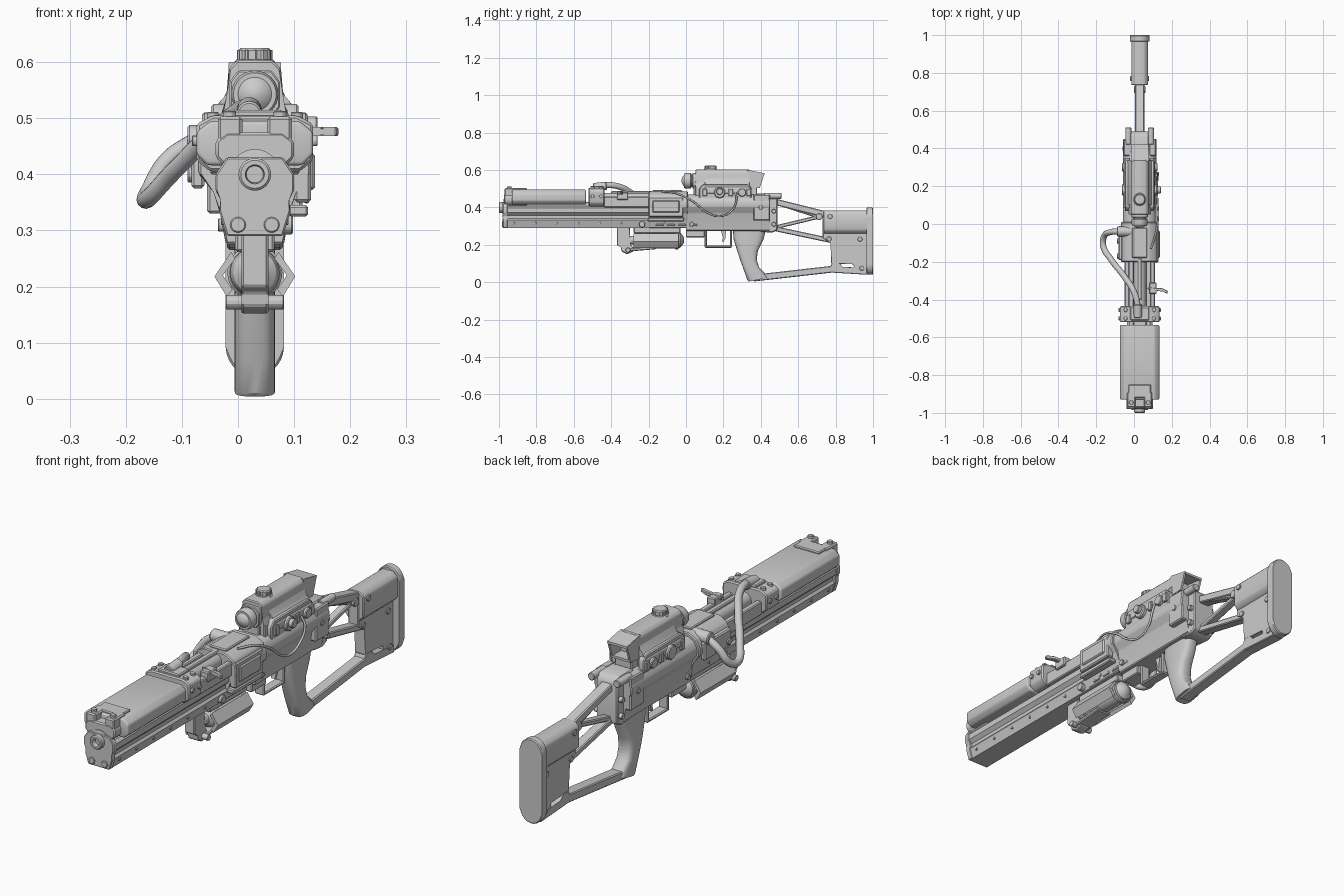
import bpy, bmesh, math
from mathutils import Vector

C = 0.03  # x of the weapon's centre plane


def add(name, bm):
    bmesh.ops.recalc_face_normals(bm, faces=bm.faces[:])
    me = bpy.data.meshes.new(name)
    bm.to_mesh(me)
    bm.free()
    ob = bpy.data.objects.new(name, me)
    bpy.context.collection.objects.link(ob)
    return ob


def prism(name, pts, axis, lo, hi, bev=0.0, seg=1):
    """Extrude a closed outline: x -> (y,z), y -> (x,z), z -> (x,y)."""
    bm = bmesh.new()
    put = {'x': lambda p, t: (t, p[0], p[1]), 'y': lambda p, t: (p[0], t, p[1]),
           'z': lambda p, t: (p[0], p[1], t)}[axis]
    a, b = [[bm.verts.new(put(p, t)) for p in pts] for t in (lo, hi)]
    bm.faces.new(a)
    bm.faces.new(b[::-1])
    for i in range(len(pts)):
        j = (i + 1) % len(pts)
        bm.faces.new((a[i], b[i], b[j], a[j]))
    if bev:
        bmesh.ops.bevel(bm, geom=bm.edges[:], offset=bev, segments=seg, affect='EDGES', profile=0.5)
    return add(name, bm)


def box(name, x, y, z, bev=0.004, seg=1):
    return prism(name, [(x[0], y[0]), (x[1], y[0]), (x[1], y[1]), (x[0], y[1])], 'z', z[0], z[1], bev, seg)


def sym(half):
    """Mirror a half section of (offset, z) around the centre plane."""
    return [(C + x, z) for x, z in half] + [(C - x, z) for x, z in half[::-1]]


def turned(name, origin, axis, prof, n=32):
    """Lathe of (distance, radius) along an axis from origin."""
    bm = bmesh.new()
    d = Vector(axis).normalized()
    u = d.orthogonal().normalized()
    v = d.cross(u)
    rings = [[bm.verts.new(Vector(origin) + d * t + (u * math.cos(2 * math.pi * k / n) +
              v * math.sin(2 * math.pi * k / n)) * r) for k in range(n)] for t, r in prof]
    for a, b in zip(rings, rings[1:]):
        for k in range(n):
            bm.faces.new((a[k], a[(k + 1) % n], b[(k + 1) % n], b[k]))
    bm.faces.new(rings[0])
    bm.faces.new(rings[-1])
    return add(name, bm)


def cyl(name, p, q, r, n=24):
    d = Vector(q) - Vector(p)
    L, b = d.length, min(r * 0.15, 0.004)
    return turned(name, p, d, [(0, r - b), (b, r), (L - b, r), (L, r - b)], n)


def bar(name, p, q, t, hw):
    """Flat strut in the side plane between two (y,z) points."""
    p, q = Vector(p), Vector(q)
    d = (q - p).normalized() * t / 2
    n = Vector((-d.y, d.x))
    return prism(name, [p + n, q + n, q - n, p - n], 'x', C - hw, C + hw, 0.004)


def tube(name, pts, r):
    cu = bpy.data.curves.new(name, 'CURVE')
    cu.dimensions = '3D'
    cu.bevel_depth, cu.bevel_resolution, cu.resolution_u = r, 4, 10
    cu.use_fill_caps = True
    s = cu.splines.new('BEZIER')
    s.bezier_points.add(len(pts) - 1)
    for bp, co in zip(s.bezier_points, pts):
        bp.co = co
        bp.handle_left_type = bp.handle_right_type = 'AUTO'
    ob = bpy.data.objects.new(name, cu)
    bpy.context.collection.objects.link(ob)


# Barrel rail, its spine and the upper slab
rail = [(.055, .408), (.067, .397), (.067, .372), (.052, .357), (.052, .342), (.06, .332), (.047, .29)]
prism("barrel_rail", sym(rail), 'y', -.965, .05)
prism("rail_front_plate", sym([(.05, .43), (.07, .40), (.07, .37), (.058, .355), (.064, .335), (.05, .29)]),
      'y', -.98, -.955, .003)
box("barrel_spine", (C - .035, C + .035), (-.95, .02), (.40, .43))
prism("upper_slab", sym([(.08, .495), (.104, .475), (.104, .435), (.085, .416)]), 'y', -.93, -.535, .007, 3)
turned("muzzle", (C, -.96, .40), (0, -1, 0), [(0, .045), (.015, .045), (.017, .029), (.036, .029), (.04, .025),
       (.04, .017), (.02, .015)])

# Front cap with prongs
prism("front_cap", sym([(.05, .475), (.07, .46), (.07, .43), (.05, .41)]), 'y', -.972, -.85, .005)
box("cap_deck", (C - .06, C + .06), (-.92, -.85), (.47, .503))
for s in (-1, 1):
    box("cap_prong", sorted((C + s * .022, C + s * .066)), (-.97, -.89), (.455, .503), .005)
    cyl("cap_stud", (C + s * .045, -.945, .50), (C + s * .045, -.945, .513), .012, 12)
    cyl("plate_bolt", (C + s * .03, -.985, .31), (C + s * .03, -.975, .31), .014, 16)
    for i in range(8):
        y = -.92 + i * .115
        cyl("rail_bolt", (C + s * .045, y, .316), (C + s * .06, y, .316), .006, 10)

# Clamp block behind the slab
prism("clamp_block", sym([(.075, .505), (.104, .49), (.104, .425), (.08, .405)]), 'y', -.52, -.435, .005)
box("clamp_top", (C - .05, C + .05), (-.51, -.44), (.495, .515))
for s in (-1, 1):
    for y in (-.50, -.455):
        cyl("clamp_bolt", (C + s * .1, y, .46), (C + s * .112, y, .46), .010, 12)
        cyl("clamp_top_bolt", (C + s * .075, y, .495), (C + s * .075, y, .511), .011, 12)

# Middle frame with side rails, inner tube and cocking handle
for s in (-1, 1):
    box("frame_side", sorted((C + s * .055, C + s * .08)), (-.44, -.18), (.40, .458))
cyl("inner_tube", (C, -.44, .445), (C, -.18, .445), .033)
box("frame_top_strip", (C - .012, C + .012), (-.40, -.18), (.47, .487))
prism("cocking_handle", [(.07, -.345), (.15, -.355), (.175, -.37), (.18, -.355), (.15, -.34), (.07, -.335)],
      'z', .468, .484, .003)
box("handle_slide", (.08, .12), (-.37, -.31), (.44, .482))

# Feed block with right side box and left fitting
prism("feed_block", sym([(.05, .485), (.085, .465), (.1, .43), (.1, .40), (.07, .37), (.05, .29)]),
      'y', -.2, .01, .004)
box("feed_top_plate", (C - .04, C + .04), (-.18, -.02), (.48, .493))
box("side_box_frame", (.10, .13), (-.2, -.015), (.35, .455), .005)
box("side_box_cover", (.12, .137), (-.18, -.035), (.372, .438), .005)
box("side_box_lower_lip", (.09, .125), (-.205, -.01), (.325, .345))
for i in range(4):
    box("side_slot", (.074, .088), (-.16 + i * .06, -.12 + i * .06), (.30, .313), .003)
cyl("side_port", (.06, -.235, .31), (.098, -.235, .31), .017, 16)
box("left_panel", (-.083, -.06), (-.19, -.01), (.375, .45), .005)
for y in (-.17, -.09):
    cyl("left_panel_bolt", (-.06, y, .40), (-.09, y, .40), .015, 12)
cyl("hose_fitting", (.02, -.04, .462), (-.09, -.04, .462), .026)
tube("hose", [(.02, -.485, .50), (.02, -.44, .517), (0, -.36, .512), (-.05, -.28, .47), (-.12, -.19, .40),
              (-.163, -.115, .355), (-.158, -.065, .37), (-.125, -.043, .425), (-.075, -.04, .46)], .016)
cyl("hose_collar", (.02, -.495, .508), (.02, -.425, .516), .022)

# Gas canister with its cradle
turned("canister", (C, -.30, .225), (0, 1, 0), [(0, .022), (.03, .024), (.04, .038), (.055, .044), (.25, .044),
       (.27, .04), (.285, .022), (.29, .01)])
for y in (-.24, -.06):
    cyl("canister_band", (C, y, .225), (C, y + .022, .225), .049, 32)
prism("cradle_bracket", [(-.37, .295), (-.30, .295), (-.30, .20), (-.28, .185), (-.28, .165), (-.315, .15),
                         (-.345, .165), (-.345, .19), (-.37, .2)], 'x', C - .024, C + .024, .004)
box("cradle_hanger", (C - .035, C + .035), (-.28, -.03), (.262, .295))
for s in (-1, 1):
    prism("cradle_side_rail", [(C + s * .042, .262), (C + s * .072, .218), (C + s * .05, .182), (C + s * .04, .195),
                               (C + s * .057, .22), (C + s * .035, .25)], 'y', -.28, -.04)
    cyl("cradle_bolt", (C + s * .02, -.31, .172), (C + s * .052, -.31, .172), .013, 12)
    bar("cradle_lower_arm", (-.31, .172), (-.16, .185), .016, .035)

# Receiver and its rear end
prism("receiver", sym([(.05, .47), (.075, .455), (.088, .43), (.088, .40), (.065, .37), (.052, .275)]),
      'y', 0, .45, .004)
prism("receiver_rear", [(.38, .475), (.47, .475), (.49, .45), (.49, .28), (.46, .265), (.40, .27), (.38, .3)],
      'x', C - .05, C + .05, .005)
box("receiver_under_block", (C - .035, C + .035), (0, .10), (.24, .285))
for s in (-1, 1):
    cyl("rear_stud", (C + s * .06, .42, .462), (C + s * .06, .51, .462), .016, 16)
    box("rear_side_plate", sorted((C + s * .05, C + s * .085)), (.36, .45), (.33, .47), .005)
    for y, z in ((.03, .31), (.47, .31), (.47, .38), (.40, .40)):
        cyl("receiver_pin", (C + s * .045, y, z), (C + s * (.09 if y == .4 else .066), y, z), .012, 12)

# Trigger guard and trigger
bar("guard_front", (.106, .29), (.106, .185), .012, .022)
bar("guard_bottom", (.10, .19), (.245, .19), .012, .022)
bar("guard_rear", (.24, .29), (.24, .185), .012, .022)
prism("trigger", [(.185, .28), (.215, .28), (.21, .235), (.20, .215), (.192, .218), (.197, .24)], 'x', C - .01, C + .01)

# Pistol grip lofted from rounded sections: front y, rear y, z, tilt
bm, N, rings = bmesh.new(), 24, []
for y0, y1, z, tilt in ((.25, .43, .29, 0), (.255, .415, .23, 0), (.273, .385, .17, 0), (.29, .378, .12, .05),
                        (.308, .39, .075, .12), (.328, .44, .02, .2), (.335, .437, .014, .2)):
    ring = []
    for k in range(N):
        a = 2 * math.pi * k / N
        c, s = [math.copysign(abs(t) ** .65, t) for t in (math.cos(a), math.sin(a))]
        ring.append(bm.verts.new((C + .036 * s, (y0 + y1) / 2 + c * (y1 - y0) / 2, z + c * tilt * .05)))
    if rings:
        for k in range(N):
            bm.faces.new((rings[-1][k], rings[-1][(k + 1) % N], ring[(k + 1) % N], ring[k]))
    rings.append(ring)
bm.faces.new(rings[0])
bm.faces.new(rings[-1])
add("pistol_grip", bm)

# Skeleton stock: struts, panel, cheek tube and butt pad
bar("stock_top_strut", (.45, .437), (.75, .362), .034, .024)
bar("stock_mid_strut", (.47, .292), (.72, .352), .02, .018)
bar("stock_brace", (.49, .42), (.70, .352), .016, .018)
bar("stock_lower_strut", (.45, .292), (.78, .222), .026, .022)
bar("stock_bottom_strut", (.36, .022), (.80, .072), .036, .026)
cyl("stock_pivot", (C - .03, .712, .351), (C + .03, .712, .351), .018, 20)
prism("stock_panel", [(.73, .375), (.97, .375), (.97, .055), (.90, .055), (.90, .10), (.775, .10), (.775, .215),
                      (.73, .235)], 'x', C - .024, C + .024, .004)
prism("stock_toe", [(.76, .053), (.97, .04), (.97, .075), (.835, .08), (.82, .105), (.78, .105)],
      'x', C - .026, C + .026, .003)
prism("cheek_piece", sym([(.025, .385), (.044, .367), (.044, .28), (.025, .26)]), 'y', .735, .97, .004)
for s in (-1, 1):
    for y, z, d in ((.77, .352, .05), (.765, .232, .03), (.94, .075, .03), (.93, .23, .03)):
        cyl("stock_bolt", (C, y, z), (C + s * d, y, z), .013, 12)
pad = []
for cz, a0 in ((.348, 0), (.092, 180)):
    pad += [(C + .052 * math.cos(math.radians(a0 + i * 18)), cz + .052 * math.sin(math.radians(a0 + i * 18)))
            for i in range(11)]
prism("butt_pad", pad, 'y', .965, 1.0, .004)

# Scope: housing, objective, turret and rear hood
prism("scope_housing", sym([(.032, .603), (.047, .588), (.047, .535), (.06, .51), (.06, .46)]), 'y', .05, .34, .004)
prism("scope_nose", sym([(.03, .585), (.045, .565), (.045, .52), (.03, .50)]), 'y', .035, .06, .003)
turned("objective", (C, .05, .543), (0, -1, 0), [(0, .034), (.02, .034), (.025, .042), (.05, .042), (.06, .038),
       (.06, .03), (.066, .024), (.072, .012), (.074, .003)])
cyl("turret_base", (C, .13, .59), (C, .13, .605), .036)
cyl("turret_knob", (C, .13, .60), (C, .13, .625), .029)
for k in range(12):
    a = k * math.pi / 6
    p = (C + .028 * math.cos(a), .13 + .028 * math.sin(a))
    cyl("turret_rib", (*p, .603), (*p, .622), .004, 6)
prism("hood_top", [(.33, .60), (.42, .583), (.42, .573), (.33, .585)], 'x', C - .046, C + .046)
prism("hood_bottom", [(.33, .50), (.395, .505), (.395, .515), (.33, .515)], 'x', C - .046, C + .046)
for s in (-1, 1):
    prism("hood_side", [(.33, .598), (.42, .582), (.395, .507), (.33, .502)], 'x', C + s * .038, C + s * .047)

# Scope mount with side panels, clamp discs and screws
box("mount_rail", (C - .04, C + .04), (.04, .38), (.44, .51))
for s in (-1, 1):
    prism("mount_panel", [(.07, .445), (.10, .425), (.33, .425), (.35, .45), (.35, .505), (.33, .525), (.09, .525),
                          (.07, .50)], 'x', C + s * .05, C + s * .078, .004)
    prism("mount_wing", [(C + s * .045, .56), (C + s * .058, .53), (C + s * .082, .505), (C + s * .082, .475),
                         (C + s * .045, .475)], 'y', .10, .34, .003)
    for y in (.18, .30):
        cyl("mount_disc", (C + s * .07, y, .48), (C + s * .094, y, .48), .03 if y < .2 else .022)
    for y in (.10, .24, .335):
        box("mount_lug", sorted((C + s * .07, C + s * .088)), (y - .012, y + .012), (.46, .50), .003)
cyl("mount_knob", (.12, .18, .485), (.142, .18, .485), .018)

# Sagging cable on the right side
tube("cable", [(.09, -.13, .485), (.115, -.05, .475), (.128, .04, .43), (.125, .11, .375), (.122, .18, .353),
               (.124, .24, .38), (.126, .27, .44), (.11, .265, .48)], .005)

# Shade all meshes smooth, keeping hard edges
bpy.ops.object.select_all(action='DESELECT')
for ob in bpy.context.scene.objects:
    if ob.type == 'MESH':
        ob.select_set(True)
        bpy.context.view_layer.objects.active = ob
bpy.ops.object.shade_smooth_by_angle(angle=math.radians(30))
